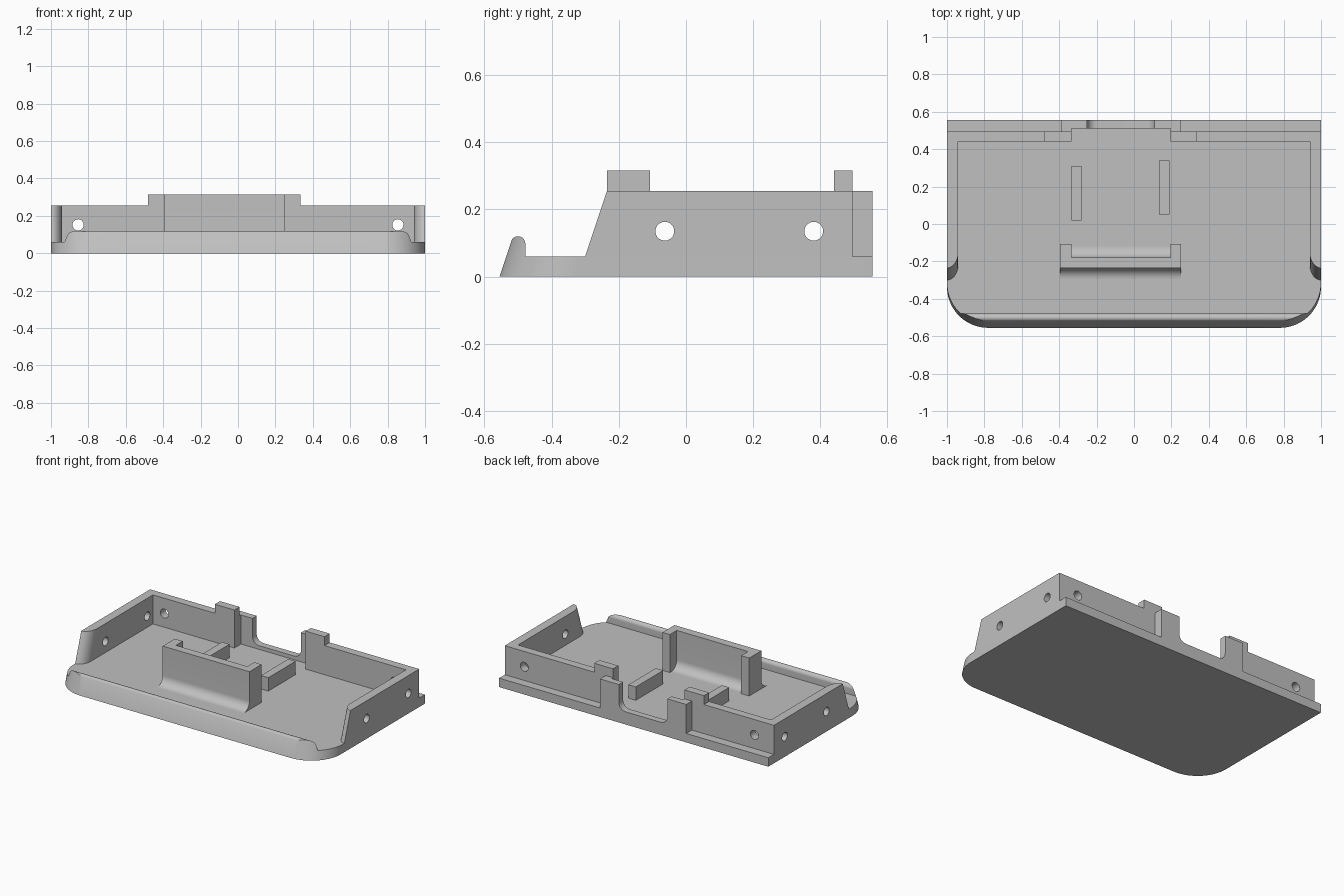
import bpy, bmesh
from math import sin, cos, pi, radians
from mathutils import Vector

cube = bpy.data.objects.get("Cube")
if cube:
    bpy.data.objects.remove(cube, do_unlink=True)

grey = bpy.data.materials.new("light grey plastic")
grey.use_nodes = True
colour = (0.53, 0.53, 0.53, 1)
grey.diffuse_color = colour
grey.node_tree.nodes["Principled BSDF"].inputs["Base Color"].default_value = colour

FLOOR, WALL, TAB = 0.06, 0.255, 0.315
BACK, INNER, OUTER = 0.555, 0.44, 0.495
DRAFT = 1 / 3        # backward lean of the front surfaces


def arc(cx, cy, rx, ry, start, end, steps=12):
    angles = [radians(start + (end - start) * i / steps) for i in range(steps + 1)]
    return [(cx + rx * cos(a), cy + ry * sin(a)) for a in angles]


def prism(name, points, axis, low, high, lean=0):
    """Extrude a 2D outline along an axis; lean shifts front points back with height."""
    bm = bmesh.new()
    rings = []
    for d in (low, high):
        ring = []
        for u, v in points:
            p = {"x": (d, u, v), "y": (u, d, v), "z": (u, v, d)}[axis]
            shift = lean * d if p[1] < 0 else 0
            ring.append(bm.verts.new(Vector(p) + Vector((0, shift, 0))))
        rings.append(ring)
    n = len(points)
    bm.faces.new(rings[0])
    bm.faces.new(rings[1][::-1])
    for i in range(n):
        j = (i + 1) % n
        bm.faces.new((rings[0][i], rings[1][i], rings[1][j], rings[0][j]))
    bmesh.ops.recalc_face_normals(bm, faces=bm.faces[:])
    mesh = bpy.data.meshes.new(name)
    bm.to_mesh(mesh)
    bm.free()
    mesh.materials.append(grey)
    ob = bpy.data.objects.new(name, mesh)
    bpy.context.collection.objects.link(ob)
    return ob


def box(name, x0, x1, y0, y1, z0, z1):
    return prism(name, [(x0, y0), (x1, y0), (x1, y1), (x0, y1)], "z", z0, z1)


def activate(ob):
    bpy.ops.object.select_all(action="DESELECT")
    bpy.context.view_layer.objects.active = ob
    ob.select_set(True)


def combine(ob, cutter, operation):
    mod = ob.modifiers.new("cut", "BOOLEAN")
    mod.operation, mod.solver, mod.object = operation, "EXACT", cutter
    activate(ob)
    bpy.ops.object.modifier_apply(modifier=mod.name)
    bpy.data.objects.remove(cutter, do_unlink=True)


def drill(ob, axis, u, v, r, low, high):
    hole = arc(u, v, r, r, 0, 350, 35)
    combine(ob, prism("drill", hole, axis, low, high), "DIFFERENCE")


parts = []

# Base tray with rounded front lip, trimmed to a leaning round-cornered outline
section = [(BACK, 0), (BACK, FLOOR), (-0.478, FLOOR)]
section += arc(-0.5, 0.098, 0.022, 0.022, 0, 150) + [(-0.6, 0.05), (-0.6, 0)]
tray = prism("base_tray", section, "x", -1.1, 1.1)
R = 0.22
outline = [(1, 0.7), (-1, 0.7)]
outline += arc(R - 1, R - BACK, R, R, 180, 270, 20)
outline += arc(1 - R, R - BACK, R, R, 270, 360, 20)
combine(tray, prism("outline", outline, "z", -0.1, 0.3, DRAFT), "INTERSECT")
parts.append(tray)

# Side walls with rounded leaning front ends and two holes each
for side, s in (("left", 1), ("right", -1)):
    front = arc(s, -0.235, -s * 0.06, 0.085, -90, 0)
    plan = [(s, OUTER)] + front + [(s * 0.94, OUTER)]
    wall = prism(side + "_side_wall", plan, "z", FLOOR, WALL, DRAFT)
    for y in (-0.063, 0.38):
        drill(wall, "x", y, 0.135, 0.028, *sorted((s * 0.9, s * 1.1)))
    parts.append(wall)

# Rear walls, each rising to a tab beside the central gap
for side, s, gap, tab in (("left", 1, 0.195, 0.335), ("right", -1, -0.335, -0.48)):
    end = s * 0.94
    shape = [(end, FLOOR), (end, WALL), (tab, WALL), (tab, TAB), (gap, TAB), (gap, FLOOR)]
    wall = prism(side + "_rear_wall", shape, "y", INNER, OUTER)
    drill(wall, "y", s * 0.855, 0.152, 0.03, 0.4, 0.6)
    parts.append(wall)

# Rear bracket with a filleted U-shaped opening
sill, f = 0.085, 0.05
shape = [(-0.39, FLOOR), (-0.39, WALL), (-0.25, WALL)]
shape += arc(-0.25 + f, sill + f, f, f, 180, 270)
shape += arc(0.11 - f, sill + f, f, f, 270, 360)
shape += [(0.11, WALL), (0.25, WALL), (0.25, FLOOR)]
parts.append(prism("rear_bracket", shape, "y", 0.51, BACK))
for side, x0, x1 in (("right", -0.39, -0.335), ("left", 0.195, 0.25)):
    parts.append(box(side + "_bracket_web", x0, x1, OUTER, 0.51, FLOOR, WALL))

# Front stop with floor fillets and two return arms
f = 0.06
shape = arc(-0.235 - f, FLOOR + f, f, f, 270, 360) + [(-0.235, TAB), (-0.18, TAB)]
shape += arc(-0.18 + f, FLOOR + f, f, f, 180, 270)
parts.append(prism("front_stop", shape, "x", -0.395, 0.25))
for side, x0, x1 in (("right", -0.395, -0.335), ("left", 0.195, 0.25)):
    parts.append(box(side + "_stop_arm", x0, x1, -0.18, -0.107, FLOOR, TAB))

# Support ribs on the floor
parts.append(box("right_rib", -0.335, -0.28, 0.02, 0.31, FLOOR, 0.15))
parts.append(box("left_rib", 0.135, 0.19, 0.05, 0.34, FLOOR, 0.15))

for ob in parts:
    activate(ob)
    bpy.ops.object.shade_smooth_by_angle(angle=radians(30))
